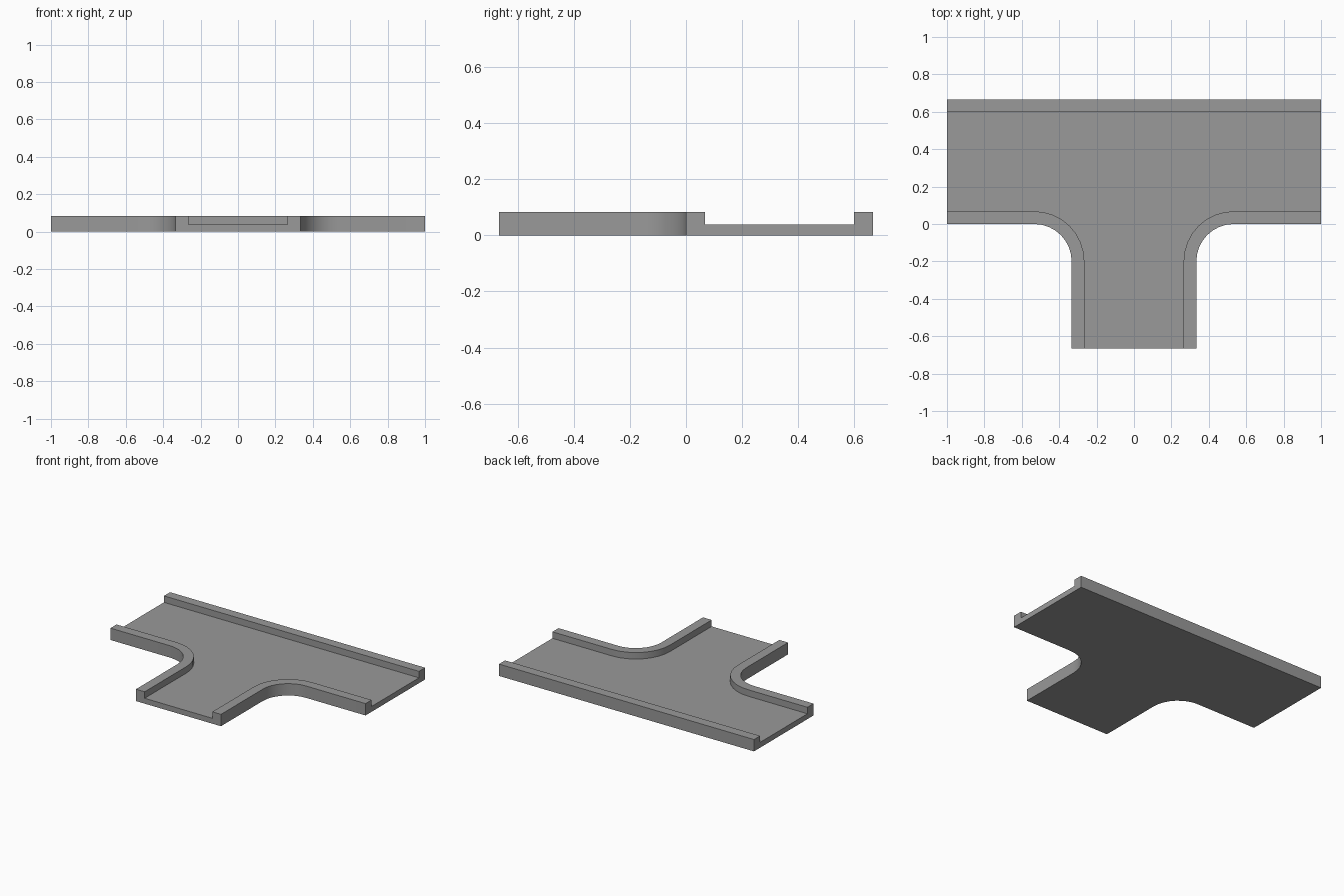
import bpy, bmesh, math

old = bpy.data.objects.get("Cube")
if old:
    bpy.data.objects.remove(old, do_unlink=True)

HALF_LENGTH = 1.0
DEPTH = 2 / 3          # back edge at +DEPTH, stem end at -DEPTH
STEM = 1 / 3           # outer half width of the stem
RAIL = 0.068           # rail width
FLOOR_Z, RAIL_Z = 0.038, 0.084
RADIUS, STEPS = 0.2, 8

mat = bpy.data.materials.new("track grey")
mat.use_nodes = True
grey = (0.32, 0.32, 0.32, 1)
mat.diffuse_color = grey
mat.node_tree.nodes["Principled BSDF"].inputs["Base Color"].default_value = grey


def corner_path(side, offset):
    """Edge line from an arm end, round the corner, to the stem end."""
    cx, cy, r = STEM + RADIUS, -RADIUS, RADIUS + offset
    pts = [(HALF_LENGTH, offset)]
    for i in range(STEPS + 1):
        a = math.pi / 2 * (1 + i / STEPS)
        pts.append((cx + r * math.cos(a), cy + r * math.sin(a)))
    pts.append((STEM - offset, -DEPTH))
    return [(side * x, y) for x, y in pts]


bm = bmesh.new()


def add_points(pts):
    return [bm.verts.new((x, y, 0)) for x, y in pts]


# Plan of the junction: straight back rail, two curved rails and the floor
back_outer = add_points([(-HALF_LENGTH, DEPTH), (HALF_LENGTH, DEPTH)])
back_inner = add_points([(-HALF_LENGTH, DEPTH - RAIL), (HALF_LENGTH, DEPTH - RAIL)])
left_outer, left_inner = (add_points(corner_path(1, o)) for o in (0, RAIL))
right_outer, right_inner = (add_points(corner_path(-1, o)) for o in (0, RAIL))

floor = bm.faces.new(back_inner + left_inner + right_inner[::-1])
rails = [bm.faces.new(back_outer + back_inner[::-1])]
for outer, inner in ((left_outer, left_inner), (right_outer, right_inner)):
    for i in range(len(outer) - 1):
        rails.append(bm.faces.new((outer[i], outer[i + 1], inner[i + 1], inner[i])))
for f in rails:
    f.material_index = 0


def raise_faces(faces, height, keep):
    made = bmesh.ops.extrude_face_region(bm, geom=faces, use_keep_orig=keep)["geom"]
    verts = [g for g in made if isinstance(g, bmesh.types.BMVert)]
    bmesh.ops.translate(bm, vec=(0, 0, height), verts=verts)
    return [g for g in made if isinstance(g, bmesh.types.BMFace)]


# Base slab, then the rails raised from its top
top = raise_faces([floor] + rails, FLOOR_Z, True)
floor_top = max(top, key=lambda f: f.calc_area())
raise_faces([f for f in top if f is not floor_top], RAIL_Z - FLOOR_Z, False)

# Merge coplanar faces on the underside, rail tops and side walls
bmesh.ops.recalc_face_normals(bm, faces=bm.faces[:])
bmesh.ops.dissolve_limit(bm, angle_limit=math.radians(1), verts=bm.verts[:], edges=bm.edges[:])
bmesh.ops.recalc_face_normals(bm, faces=bm.faces[:])

mesh = bpy.data.meshes.new("tee_junction_track")
bm.to_mesh(mesh)
bm.free()
mesh.materials.append(mat)
track = bpy.data.objects.new("tee_junction_track", mesh)
bpy.context.collection.objects.link(track)

# Smooth corners with sharp rail edges
bpy.ops.object.select_all(action="DESELECT")
track.select_set(True)
bpy.context.view_layer.objects.active = track
bpy.ops.object.shade_smooth_by_angle(angle=math.radians(30))
